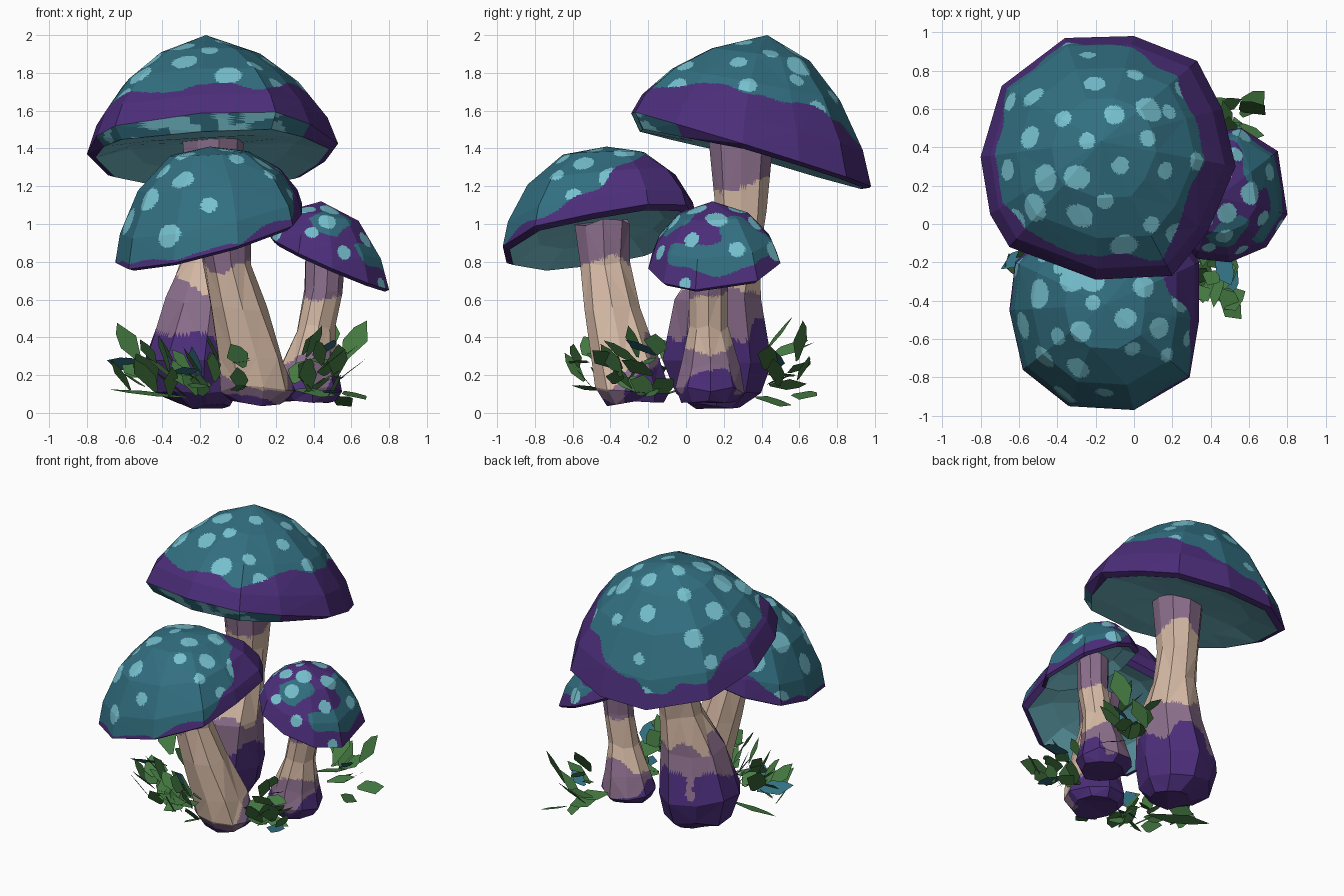
import bpy, bmesh, math, random
from mathutils import Vector, noise

random.seed(4)
if "Cube" in bpy.data.objects:
    bpy.data.objects.remove(bpy.data.objects["Cube"])

# Colours
PALETTE = {"teal": (.032, .16, .22), "pale_teal": (.18, .53, .62),
           "purple": (.072, .027, .195), "mauve": (.26, .156, .26),
           "beige": (.66, .48, .37), "green": (.06, .195, .055)}
TEAL, PALE, PURPLE, MAUVE, BEIGE, GREEN = range(6)
MATS = []
for name, rgb in PALETTE.items():
    m = bpy.data.materials.new(name)
    m.use_nodes = True
    m.diffuse_color = (*rgb, 1)
    bsdf = next(n for n in m.node_tree.nodes if n.type == 'BSDF_PRINCIPLED')
    bsdf.inputs["Base Color"].default_value = (*rgb, 1)
    bsdf.inputs["Roughness"].default_value = .9
    MATS.append(m)


def finish(bm, name, rule):
    """Colour each face by a rule and keep only the materials in use."""
    for f in bm.faces:
        f.material_index = rule(f)
    used = sorted({f.material_index for f in bm.faces})
    for f in bm.faces:
        f.material_index = used.index(f.material_index)
    me = bpy.data.meshes.new(name)
    bm.to_mesh(me)
    bm.free()
    for i in used:
        me.materials.append(MATS[i])
    ob = bpy.data.objects.new(name, me)
    bpy.context.collection.objects.link(ob)


def loft(bm, rings):
    """Join rings of points with quads; return the vertex rings."""
    vr = [[bm.verts.new(p) for p in r] for r in rings]
    for a, b in zip(vr, vr[1:]):
        for i in range(len(a)):
            j = (i + 1) % len(a)
            bm.faces.new((a[i], b[i], b[j], a[j]))
    return vr


def refine(bm, cuts):
    """Flat triangles, finely cut so painted patches get clean edges."""
    bmesh.ops.triangulate(bm, faces=bm.faces[:])
    bmesh.ops.subdivide_edges(bm, edges=bm.edges[:], cuts=cuts, use_grid_fill=True)


def wave(co, scale):
    return noise.noise(co * scale)


def cap(name, outline, apex, centre, slope, profile, spots, size, band, patch, lip, hollow):
    apex, c = Vector(apex), Vector(centre)

    def rim_z(x, y):
        return c.z + (x - c.x) * slope[0] + (y - c.y) * slope[1]

    def at(o, t, h):
        x, y = apex.x + (o[0] - apex.x) * t, apex.y + (o[1] - apex.y) * t
        return Vector((x, y, apex.z + (rim_z(*o) - apex.z) * h))

    # Domed top
    bm = bmesh.new()
    rings = loft(bm, [[at(o, t, h) for o in outline] for t, h in profile])
    top = bm.verts.new(apex)
    for i, v in enumerate(rings[0]):
        bm.faces.new((top, v, rings[0][(i + 1) % len(rings[0])]))
    bmesh.ops.recalc_face_normals(bm, faces=bm.faces[:])
    refine(bm, 17)

    # Spots spread in a spiral over the dome
    dots = []
    steps = [(0, 0)] + profile
    for k in range(spots):
        t = math.sqrt((k + .5) / spots)
        a = k * 2.4 + random.uniform(-.25, .25)
        pos = (a / math.tau) % 1 * len(outline)
        i, f = int(pos), pos % 1
        o = Vector(outline[i]).lerp(Vector(outline[(i + 1) % len(outline)]), f)
        for (t0, h0), (t1, h1) in zip(steps, steps[1:]):
            if t0 <= t <= t1:
                h = h0 + (h1 - h0) * (t - t0) / (t1 - t0)
        dots.append((at(o, t, h), size * random.uniform(.55, 1.1)))

    def direction(p):
        return Vector((p[0] - c.x, p[1] - c.y)).normalized()

    def paint(f):
        p = f.calc_center_median()
        low = p.z - rim_z(p.x, p.y) < band(direction(p)) + .08 * wave(p, 5)
        for d, r in dots:
            if (p - d).length < r * (1 + .2 * wave(p, 9)) and not (low and not patch):
                return PALE
        if low or (patch and wave(p, 5) + 1.2 * (p.z - .97) > .04):
            return PURPLE
        return TEAL
    finish(bm, name + "_cap", paint)

    # Gills: a rolled rim, sagging at the front, then a shallow hollow
    bm = bmesh.new()
    under = []
    for t, dz, sag in ((1, 0, 0), (.93, -.02, .8), (.65, hollow * .6, 1), (.12, hollow, 0)):
        ring = []
        for o in outline:
            x, y = c.x + (o[0] - c.x) * t, c.y + (o[1] - c.y) * t
            drop = lip * sag * max(0, -direction(o)[1])
            ring.append((x, y, rim_z(x, y) + dz - drop))
        under.append(ring)
    bm.faces.new(loft(bm, under)[-1])
    bmesh.ops.recalc_face_normals(bm, faces=bm.faces[:])
    for i, f in enumerate(bm.faces):
        front = lip and direction(f.calc_center_median()).y < -.5
        f.material_index = PALE if i >= len(outline) else TEAL if front else PURPLE
    refine(bm, 7)

    def gill_paint(f):
        spotted = f.material_index == TEAL and wave(f.calc_center_median(), 9) > .02
        return PALE if spotted else f.material_index
    finish(bm, name + "_gills", gill_paint)


def stem(name, path, purple, mauve, upper, lean):
    bm = bmesh.new()
    rings = []
    for x, y, z, r in path:
        ring = []
        for i in range(9):
            a = math.tau * i / 9
            q = r * random.uniform(.95, 1.07)
            ring.append((x + q * math.cos(a), y + q * math.sin(a),
                         z + random.uniform(-.02, .02)))
        rings.append(ring)
    vr = loft(bm, rings)
    bm.faces.new(vr[0])
    bm.faces.new(vr[-1])
    bmesh.ops.recalc_face_normals(bm, faces=bm.faces[:])
    refine(bm, 9)

    def paint(f):
        p = f.calc_center_median()
        z = p.z + .16 * wave(p, 5) - lean * (p.y - path[0][1])
        if z < purple:
            return PURPLE
        return MAUVE if z < mauve or p.z + .08 * wave(p, 7) > upper else BEIGE
    finish(bm, name + "_stem", paint)


# Tall mushroom
cap("tall", [(-.8, .35), (-.75, .05), (-.65, -.12), (-.2, -.29), (.2, -.27), (.38, -.05),
             (.53, .3), (.46, .6), (.33, .85), (0, .98), (-.36, .97), (-.69, .72)],
    (-.17, .43, 2), (-.14, .35, 1.39), (.03, -.31),
    [(.41, .17), (.7, .43), (.92, .76), (1, 1)], 34, .07,
    lambda d: .11 + .2 * max(0, d.x * .9 + d.y * .3) + .1 * max(0, -d.x * .8 - d.y * .6),
    False, .08, .03)
stem("tall", [(-.18, .16, .03, .13), (-.22, .17, .12, .23), (-.23, .17, .28, .28),
              (-.18, .17, .6, .22), (-.14, .25, .85, .14), (-.13, .29, 1.05, .13),
              (-.13, .29, 1.45, .165)], .44, .64, 1.2, 0)

# Front mushroom
cap("front", [(-.65, -.45), (-.58, -.76), (-.34, -.95), (0, -.97), (.29, -.8), (.34, -.5),
              (.34, -.2), (.2, 0), (-.15, .06), (-.45, -.03), (-.62, -.2)],
    (-.15, -.42, 1.41), (-.15, -.45, .93), (.27, .17),
    [(.42, .08), (.76, .38), (.95, .75), (1, 1)], 27, .07,
    lambda d: .02 + .3 * max(0, d.x * .45 + d.y * .9) + .04 * max(0, d.x), False, 0, .08)
stem("front", [(.1, -.27, .05, .15), (.1, -.29, .13, .2), (.07, -.33, .28, .18),
               (0, -.39, .55, .15), (-.06, -.43, .8, .13), (-.08, -.44, 1.01, .15)],
     .19, .31, .78, .9)

# Small mushroom
cap("small", [(.17, .1), (.2, -.05), (.32, -.18), (.5, -.2), (.69, -.12), (.8, .05),
              (.75, .38), (.56, .5), (.42, .48), (.25, .35)],
    (.44, .14, 1.12), (.48, .15, .8), (-.44, .08),
    [(.55, .22), (.88, .65), (1, 1)], 18, .052,
    lambda d: .07 + .1 * max(0, -d.x) + .1 * max(0, -d.y), True, 0, .08)
stem("small", [(.37, .12, .05, .14), (.36, .13, .12, .18), (.37, .13, .25, .15),
               (.41, .12, .45, .1), (.45, .12, .65, .1), (.46, .13, .86, .11)],
     .17, .29, .62, .1)


# Leaf tufts: broad flat blades fanning out at the foot of the stems
def leaf(bm, base, heading, rise, length, width, roll):
    out = Vector((math.cos(heading), math.sin(heading), rise)).normalized()
    side = out.cross(Vector((0, 0, 1))).normalized()
    side = side * math.cos(roll) + side.cross(out) * math.sin(roll)
    shape = [(0, -.1), (.4, -.5), (.75, -.35), (1, 0), (.6, .5), (0, .1)]
    bm.faces.new([bm.verts.new(base + out * length * u + side * width * v)
                  for u, v in shape])


TUFTS = [("right_front", .42, -.27, -.5, 17), ("right_back", .46, .48, 1, 14),
         ("left_front", -.3, -.32, 3.8, 17), ("left", -.46, -.12, 3.4, 7),
         ("front", -.02, -.46, 4.6, 10)]
for name, x, y, facing, count in TUFTS:
    bm = bmesh.new()
    for i in range(count):
        base = Vector((x + random.uniform(-.14, .14), y + random.uniform(-.12, .12),
                       random.uniform(.08, .32)))
        leaf(bm, base, facing + random.uniform(-1.3, 1.3), random.uniform(-.2, 1.8),
             random.uniform(.12, .26), random.uniform(.08, .14), random.uniform(-.8, .8))
    bm.faces.index_update()
    finish(bm, name + "_leaves", lambda f: TEAL if f.index % 9 == 5 else GREEN)

# Long low blade lying to the left
bm = bmesh.new()
leaf(bm, Vector((-.25, -.15, .08)), 2.9, .1, .45, .1, .2)
finish(bm, "long_leaf", lambda f: GREEN)
